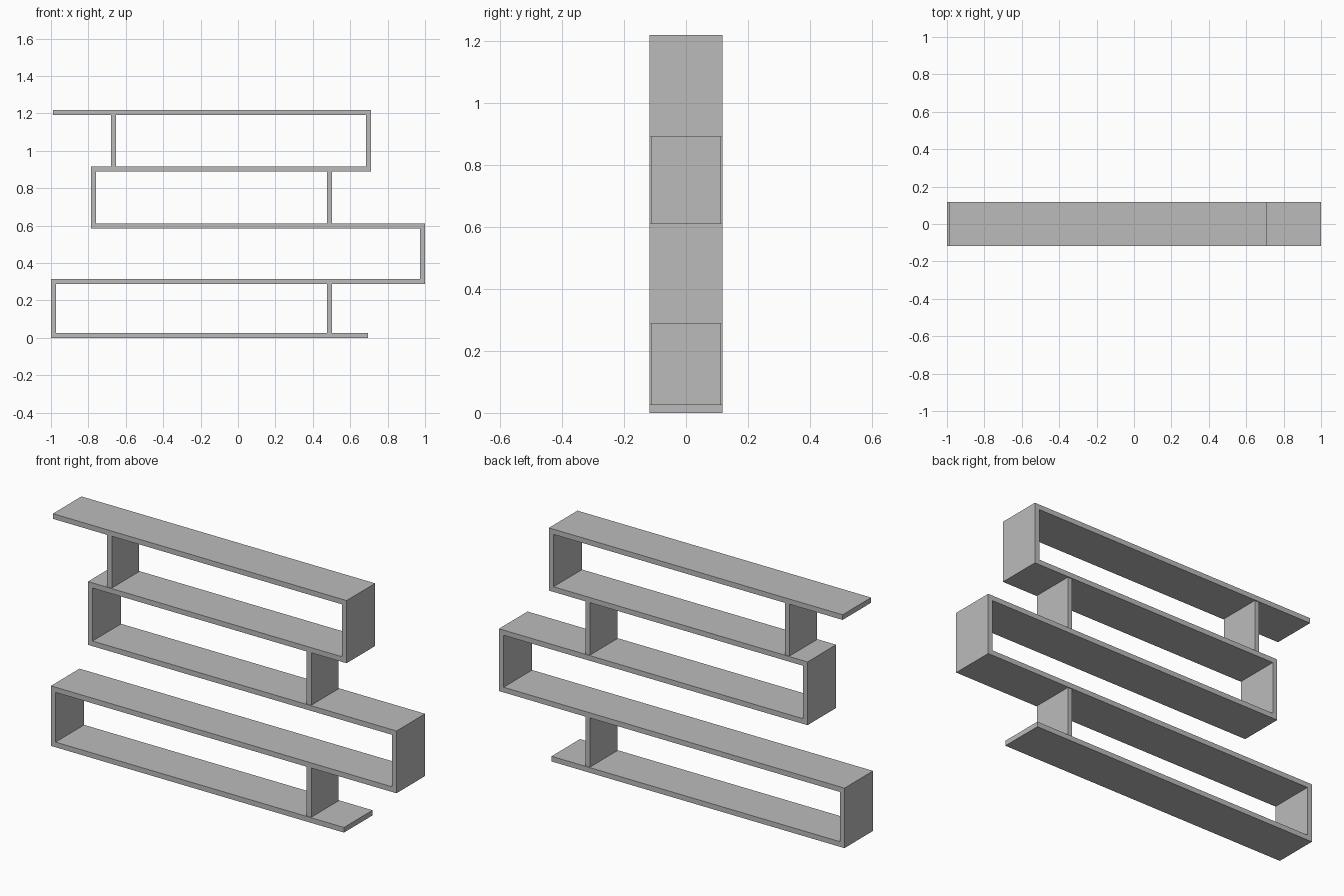
import bpy
import bmesh
from mathutils import Vector

cube = bpy.data.objects.get("Cube")
if cube:
    bpy.data.objects.remove(cube, do_unlink=True)

THICK = 0.027
HALF = THICK / 2
DEPTH = 0.236

grey = bpy.data.materials.new("plain grey")
grey.use_nodes = True
colour = (0.5, 0.5, 0.5, 1)
grey.diffuse_color = colour
grey.node_tree.nodes["Principled BSDF"].inputs["Base Color"].default_value = colour


def extrude_outline(name, outline, depth):
    """Extrude a closed (x, z) outline along y, centred on y = 0."""
    bm = bmesh.new()
    face = bm.faces.new([bm.verts.new((x, -depth / 2, z)) for x, z in outline])
    result = bmesh.ops.extrude_face_region(bm, geom=[face])
    moved = [g for g in result["geom"] if isinstance(g, bmesh.types.BMVert)]
    bmesh.ops.translate(bm, verts=moved, vec=(0, depth, 0))
    bmesh.ops.recalc_face_normals(bm, faces=bm.faces)
    mesh = bpy.data.meshes.new(name)
    bm.to_mesh(mesh)
    bm.free()
    mesh.materials.append(grey)
    obj = bpy.data.objects.new(name, mesh)
    bpy.context.collection.objects.link(obj)
    return obj


def thicken(path):
    """Outline of a square-cornered path, offset half a board to each side."""
    pts = [Vector(p) for p in path]
    dirs = [(b - a).normalized() for a, b in zip(pts, pts[1:])]
    normals = [Vector((-d.y, d.x)) for d in dirs]
    offsets = [normals[0]]
    offsets += [a + b for a, b in zip(normals, normals[1:])]
    offsets.append(normals[-1])
    left = [p + o * HALF for p, o in zip(pts, offsets)]
    right = [p - o * HALF for p, o in zip(pts, offsets)]
    return left + right[::-1]


# Zigzag ribbon: five shelves joined by alternating end boards
shelves = [bottom + HALF for bottom in (0, 0.287, 0.586, 0.89, 1.191)]
ends = [-1 + HALF, 1 - HALF, -0.786 + HALF, 0.711 - HALF]
path = [(0.696, shelves[0])]
for x, low, high in zip(ends, shelves, shelves[1:]):
    path += [(x, low), (x, high)]
path.append((-0.989, shelves[-1]))
extrude_outline("zigzag_shelf", thicken(path), DEPTH)

# Upright dividers, set slightly back from the shelf edges
dividers = [("lower_divider", 0.49, 0), ("middle_divider", 0.49, 2),
            ("upper_divider", -0.665, 3)]
for name, x, level in dividers:
    low, high = shelves[level] + HALF, shelves[level + 1] - HALF
    extrude_outline(name, thicken([(x, low), (x, high)]), DEPTH - 0.01)
